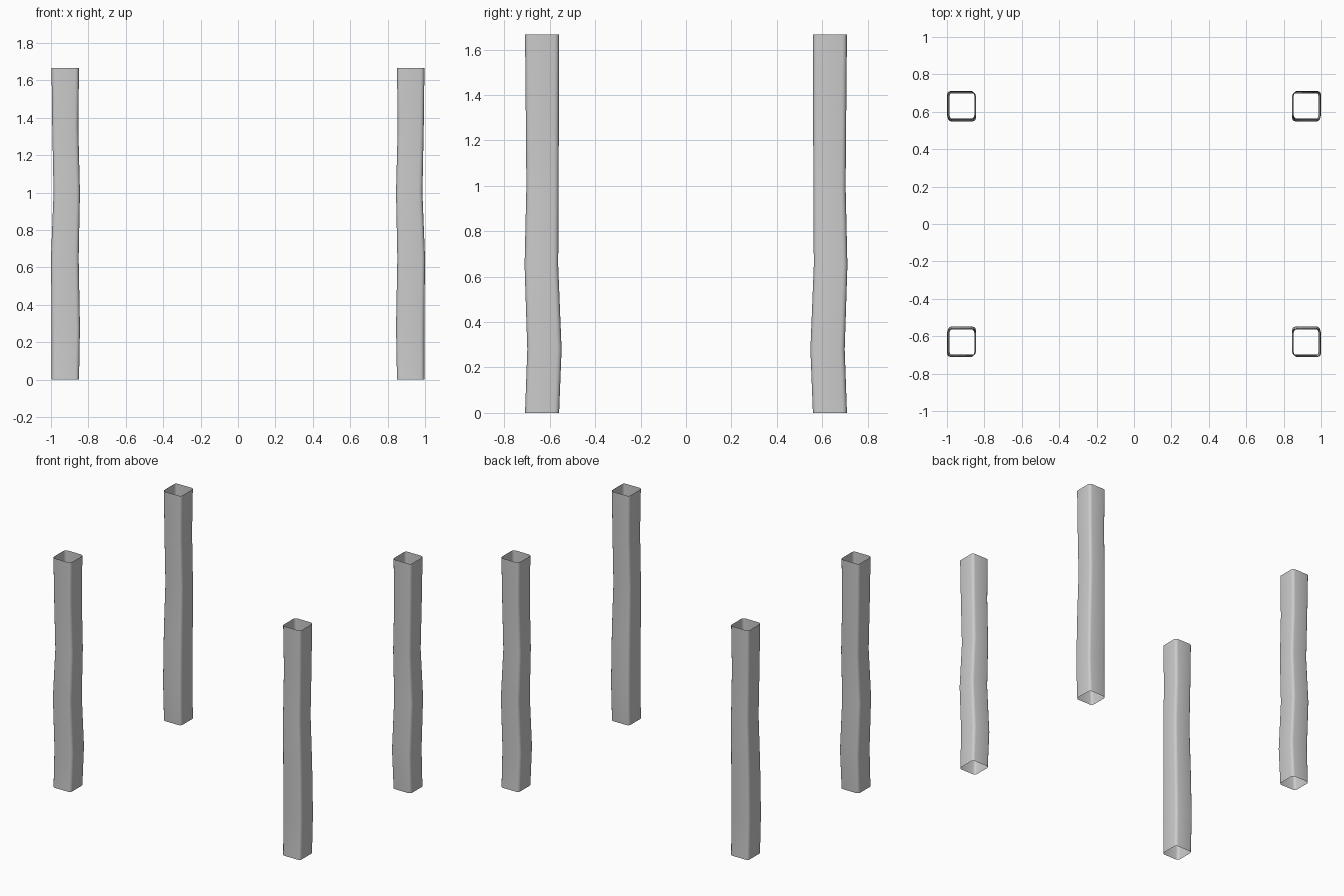
import bpy, bmesh, math

if "Cube" in bpy.data.objects:
    bpy.data.objects.remove(bpy.data.objects["Cube"])

# Post outline by height: z, inner x, outer x, inner y, outer y
RINGS = [
    (0.00, 0.850, 0.996, 0.559, 0.709),
    (0.28, 0.845, 0.996, 0.548, 0.699),
    (0.65, 0.852, 1.000, 0.563, 0.711),
    (1.00, 0.845, 0.986, 0.561, 0.703),
    (1.35, 0.854, 0.993, 0.560, 0.706),
    (1.667, 0.850, 0.997, 0.559, 0.709),
]
RADIUS, STEPS = 0.02, 3


def rounded_ring(x0, x1, y0, y1):
    """Rounded rectangle, counter-clockwise."""
    corners = [(x1, y1, -1, -1), (x0, y1, 1, -1), (x0, y0, 1, 1), (x1, y0, -1, 1)]
    pts = []
    for i, (x, y, dx, dy) in enumerate(corners):
        for s in range(STEPS + 1):
            a = math.pi / 2 * (i + s / STEPS)
            pts.append((x + RADIUS * (dx + math.cos(a)), y + RADIUS * (dy + math.sin(a))))
    return pts


def make_post(name, sx, sy):
    bm = bmesh.new()
    loops = [[bm.verts.new((sx * x, sy * y, z)) for x, y in rounded_ring(*box)]
             for z, *box in RINGS]
    # Side walls only: both ends stay open
    for low, high in zip(loops, loops[1:]):
        n = len(low)
        for i in range(n):
            j = (i + 1) % n
            face = [low[i], low[j], high[j], high[i]]
            bm.faces.new(face if sx * sy > 0 else face[::-1])
    mesh = bpy.data.meshes.new(name)
    bm.to_mesh(mesh)
    bm.free()
    obj = bpy.data.objects.new(name, mesh)
    bpy.context.collection.objects.link(obj)
    mesh.shade_smooth()


# Four mirrored corner posts
for sx, side in ((-1, "left"), (1, "right")):
    for sy, end in ((-1, "front"), (1, "back")):
        make_post(f"{end}_{side}_post", sx, sy)
